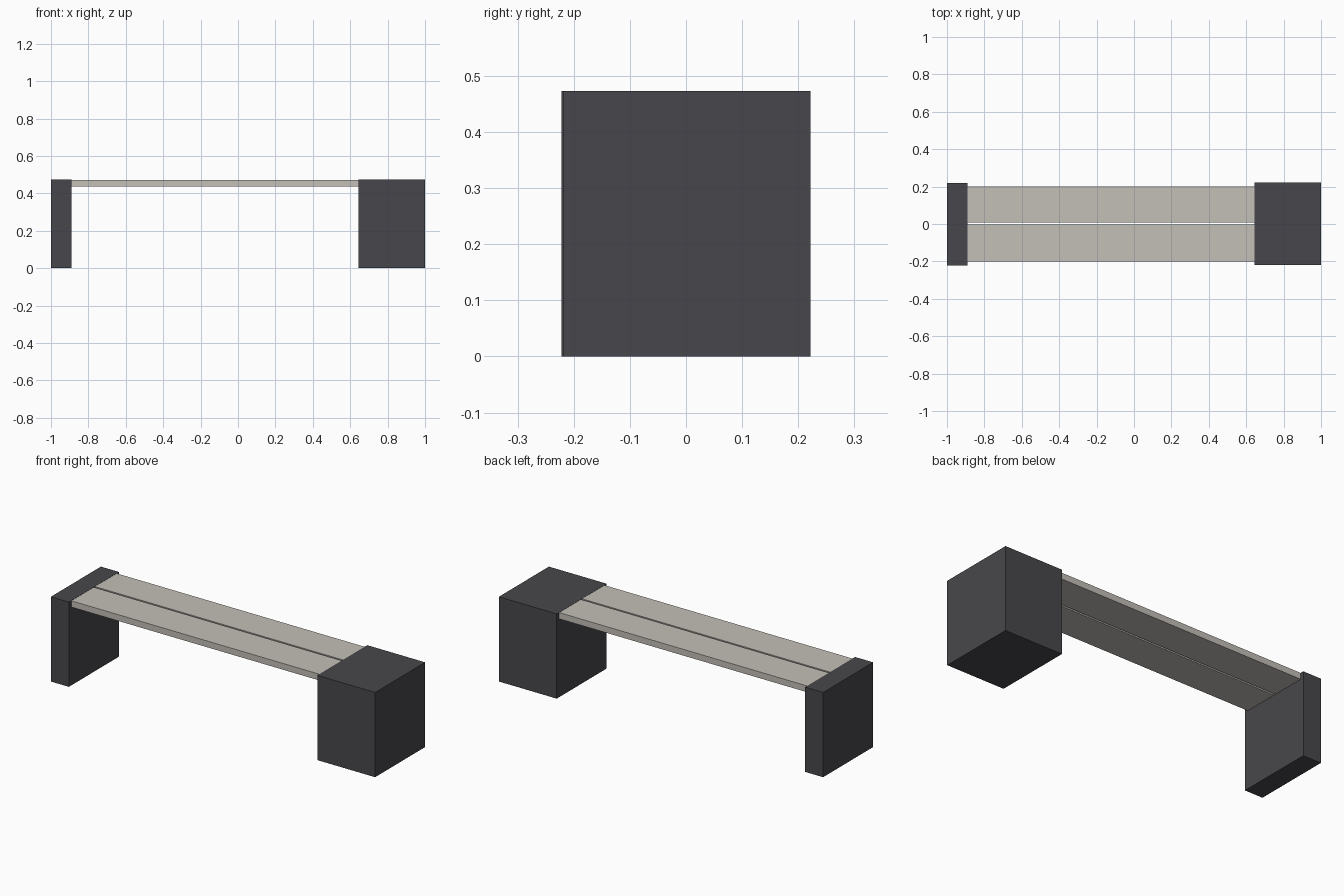
import bpy
import bmesh

if "Cube" in bpy.data.objects:
    bpy.data.objects.remove(bpy.data.objects["Cube"])


def material(name, rgb):
    m = bpy.data.materials.new(name)
    m.diffuse_color = (*rgb, 1.0)
    m.use_nodes = True
    m.node_tree.nodes["Principled BSDF"].inputs["Base Color"].default_value = m.diffuse_color
    return m


def box(name, x, y, z, mat):
    """Axis-aligned box from (min, max) ranges."""
    bm = bmesh.new()
    bmesh.ops.create_cube(bm, size=1.0)
    for v in bm.verts:
        v.co = [r[0] if c < 0 else r[1] for c, r in zip(v.co, (x, y, z))]
    mesh = bpy.data.meshes.new(name)
    bm.to_mesh(mesh)
    bm.free()
    mesh.materials.append(mat)
    ob = bpy.data.objects.new(name, mesh)
    bpy.context.collection.objects.link(ob)
    return ob


charcoal = material("charcoal", (0.064, 0.062, 0.070))
pale_wood = material("pale wood", (0.55, 0.52, 0.475))

TOP = 0.473

# end supports: slim panel on the left, wide block on the right
box("left_support", (-1.0, -0.889), (-0.2215, 0.219), (0, TOP), charcoal)
box("right_support", (0.643, 1.0), (-0.219, 0.2215), (0, TOP), charcoal)

# two seat planks with a narrow gap between them
for name, y in (("front_plank", (-0.2, -0.002)), ("back_plank", (0.008, 0.2))):
    box(name, (-0.889, 0.643), y, (0.437, TOP - 0.001), pale_wood)
